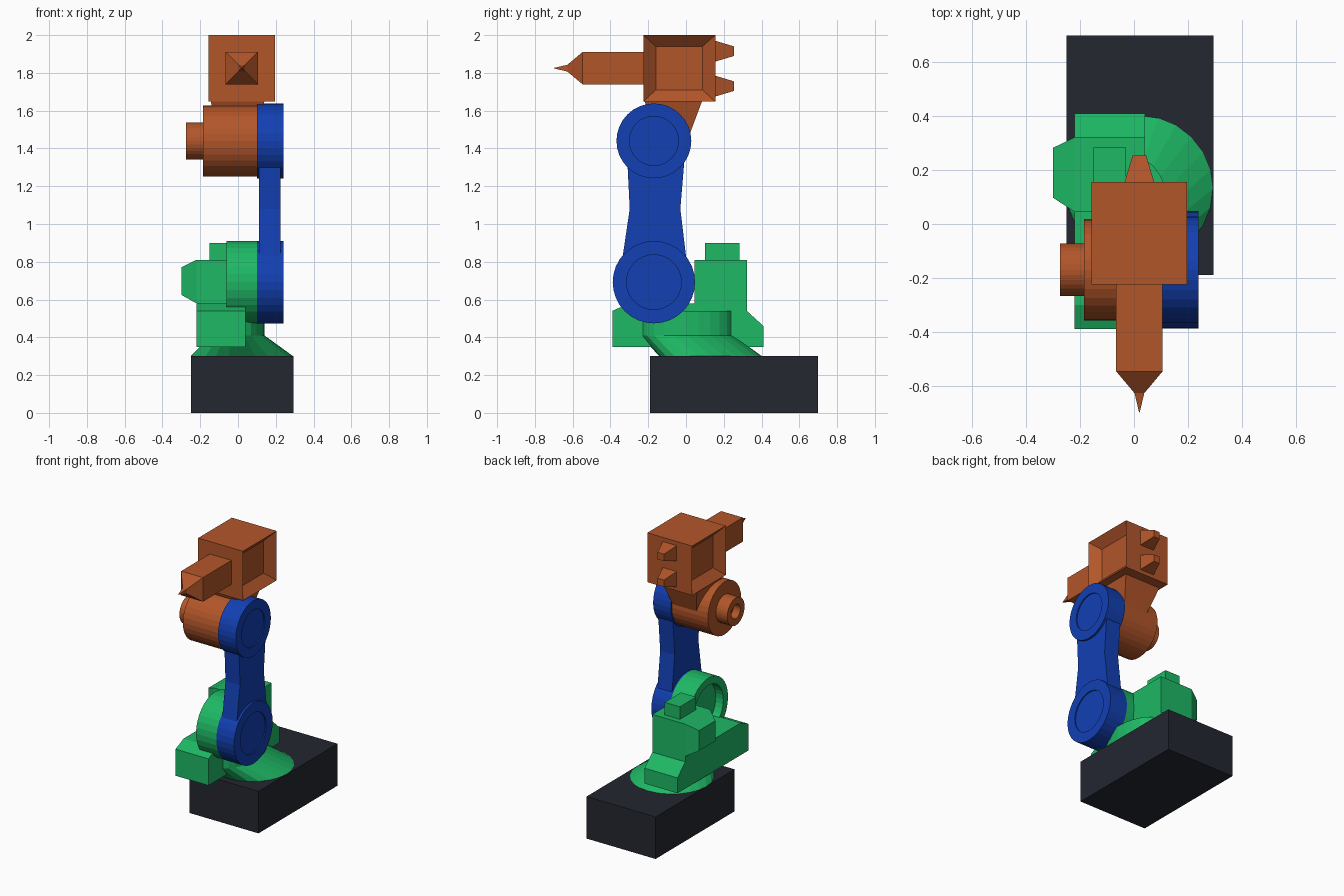
import bpy, bmesh
from math import cos, sin, pi

if "Cube" in bpy.data.objects:
    bpy.data.objects.remove(bpy.data.objects["Cube"])

COLORS = {
    "dark": (0.017, 0.02, 0.03, 1),
    "green": (0.013, 0.48, 0.13, 1),
    "blue": (0.006, 0.05, 0.45, 1),
    "orange": (0.45, 0.093, 0.023, 1),
}
MATS = {}
for key, col in COLORS.items():
    MATS[key] = bpy.data.materials.new(key)
    MATS[key].diffuse_color = col


def loft(name, color, rings):
    """Skin equal-length closed rings and cap both ends."""
    bm = bmesh.new()
    vs = [[bm.verts.new(p) for p in r] for r in rings]
    n = len(vs[0])
    for a, b in zip(vs, vs[1:]):
        for i in range(n):
            j = (i + 1) % n
            bm.faces.new((a[i], a[j], b[j], b[i]))
    bm.faces.new(vs[0][::-1])
    bm.faces.new(vs[-1])
    bmesh.ops.recalc_face_normals(bm, faces=bm.faces)
    me = bpy.data.meshes.new(name)
    bm.to_mesh(me)
    bm.free()
    ob = bpy.data.objects.new(name, me)
    me.materials.append(MATS[color])
    bpy.context.collection.objects.link(ob)
    return ob


def rect(axis, at, u0, u1, v0, v1):
    """Rectangle at one coordinate; u, v are the other two axes in order."""
    ring = []
    for u, v in ((u0, v0), (u1, v0), (u1, v1), (u0, v1)):
        p = [u, v]
        p.insert(axis, at)
        ring.append(p)
    return ring


def box(name, color, x0, x1, y0, y1, z0, z1):
    return loft(name, color, [rect(2, z0, x0, x1, y0, y1), rect(2, z1, x0, x1, y0, y1)])


def slab(name, color, x0, x1, profile):
    """Extrude a (y, z) profile along x."""
    return loft(name, color, [[(x, y, z) for y, z in profile] for x in (x0, x1)])


def turned(name, color, cy, cz, profile, n=32):
    """Turn an (x, radius) profile round an axis along x."""
    return loft(name, color, [[(x, cy + r * cos(2 * pi * i / n), cz + r * sin(2 * pi * i / n))
                               for i in range(n)] for x, r in profile])


def oval(cx, cy, rx, ry, z, n=24):
    return [(cx + rx * cos(2 * pi * i / n), cy + ry * sin(2 * pi * i / n), z) for i in range(n)]


AY, SHOULDER_Z, ELBOW_Z = -0.17, 0.692, 1.44

# Base block
box("base", "dark", -0.25, 0.295, -0.19, 0.70, 0, 0.30)

# Turntable flaring from a round foot into an oval hub
loft("turntable", "green", [oval(0.02, 0.13, 0.272, 0.272, 0.30),
                            oval(0.0, 0.005, 0.14, 0.245, 0.41),
                            oval(0.0, 0.005, 0.14, 0.245, 0.54)])

# Side body with raised motor block
slab("side_body", "green", -0.22, 0.04,
     [(-0.39, 0.35), (0.41, 0.35), (0.41, 0.46), (0.322, 0.54), (0.322, 0.81),
      (0.045, 0.81), (0.045, 0.58), (-0.30, 0.58), (-0.39, 0.54)])
loft("motor_cover", "green", [rect(0, -0.22, 0.045, 0.322, 0.58, 0.81),
                              rect(0, -0.30, 0.097, 0.283, 0.625, 0.77)])
box("motor_cap", "green", -0.15, -0.03, 0.10, 0.283, 0.81, 0.90)

# Shoulder drum, hollow on the left
turned("shoulder_drum", "green", AY, SHOULDER_Z,
       [(0.0, 0.165), (-0.06, 0.165), (-0.06, 0.218), (0.10, 0.218)])

# Lower arm: two joint discs and a waisted link
for name, z, r, inner in (("shoulder_disc", SHOULDER_Z, 0.218, 0.145),
                          ("elbow_disc", ELBOW_Z, 0.198, 0.13)):
    turned(name, "blue", AY, z, [(0.10, r), (0.24, r), (0.24, inner), (0.232, inner)])
slab("arm_link", "blue", 0.11, 0.225,
     [(-0.335, 0.75), (-0.005, 0.75), (0.0, 0.83), (-0.03, 1.08), (-0.01, 1.32),
      (-0.02, 1.42), (-0.32, 1.42), (-0.31, 1.32), (-0.298, 1.08), (-0.335, 0.83)])

# Elbow drum and its stepped hollow cap
turned("elbow_drum", "orange", AY, ELBOW_Z, [(-0.185, 0.188), (0.10, 0.188)])
turned("elbow_cap", "orange", AY, ELBOW_Z,
       [(-0.185, 0.098), (-0.275, 0.098), (-0.275, 0.05), (-0.22, 0.05)])

# Tapered neck
loft("neck", "orange", [rect(2, 1.45, -0.09, 0.09, -0.14, 0.01),
                        rect(2, 1.65, -0.145, 0.14, -0.22, 0.085)])

# Head with sloped recesses in both sides
outer = (-0.225, 0.155, 1.648, 2.0)
inner = (-0.16, 0.087, 1.71, 1.94)
loft("head", "orange", [rect(0, -0.10, *inner), rect(0, -0.157, *outer),
                        rect(0, 0.197, *outer), rect(0, 0.14, *inner)])

# Nozzle with pointed tip
NX, NZ = 0.02, 1.825
loft("nozzle", "orange", [rect(1, y, NX - h, NX + h, NZ - h, NZ + h) for y, h in
                          ((-0.225, 0.086), (-0.547, 0.086), (-0.628, 0.018), (-0.70, 0.001))])

# Pair of tapered rear prongs
for name, z, s in (("upper_prong", 1.915, 1), ("lower_prong", 1.73, -1)):
    loft(name, "orange", [rect(1, 0.155, NX - 0.055, NX + 0.055, z - 0.055, z + 0.055),
                          rect(1, 0.255, NX - 0.025, NX + 0.025, z - 0.025, z + 0.025)])

for m in bpy.data.materials:
    if m.users and not m.is_grease_pencil:
        m.use_nodes = True
        m.node_tree.nodes["Principled BSDF"].inputs["Base Color"].default_value = m.diffuse_color
